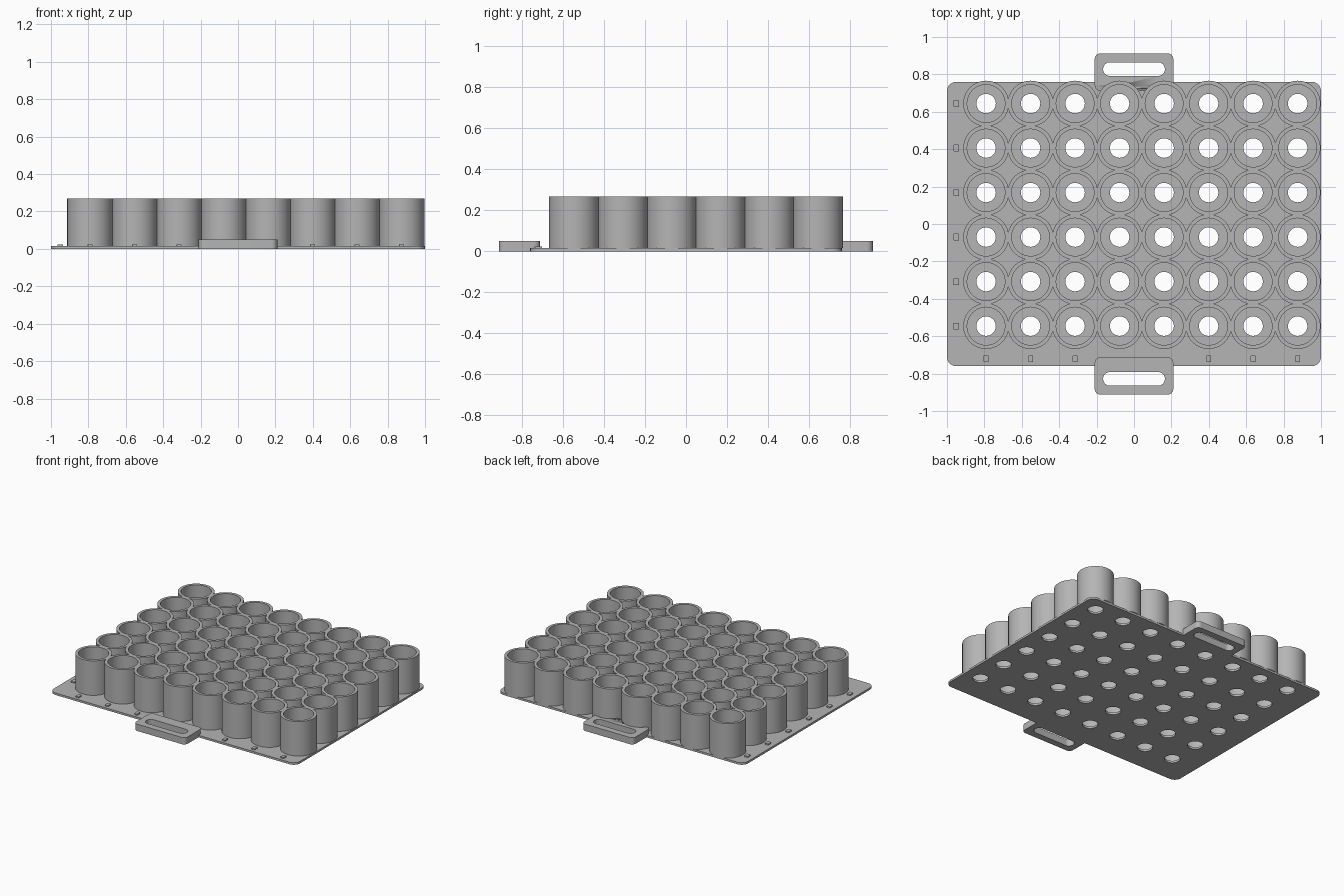
import bpy, math

PITCH, COLS, ROWS = 0.238, 8, 6
X0, Y0 = -0.791, -0.546
OUTER, BORE, DRAIN = 0.122, 0.101, 0.052
PLATE_T, TUBE_TOP, HANDLE_T = 0.015, 0.268, 0.05
SEG = 64

cube = bpy.data.objects.get("Cube")
if cube:
    bpy.data.objects.remove(cube, do_unlink=True)

grey = bpy.data.materials.new("plain grey")
grey.use_nodes = True
colour = (0.46, 0.46, 0.46, 1)
grey.diffuse_color = colour
grey.node_tree.nodes["Principled BSDF"].inputs["Base Color"].default_value = colour

centres = [(X0 + c * PITCH, Y0 + r * PITCH) for r in range(ROWS) for c in range(COLS)]


def circle(cx, cy, r, n=SEG):
    return [(cx + r * math.cos(2 * math.pi * i / n), cy + r * math.sin(2 * math.pi * i / n))
            for i in range(n)]


def rounded(cx, cy, hx, hy, r, n=10):
    """Outline of a rounded rectangle."""
    pts = []
    for k, (sx, sy) in enumerate([(1, 1), (-1, 1), (-1, -1), (1, -1)]):
        for i in range(n + 1):
            a = math.pi / 2 * (k + i / n)
            pts.append((cx + sx * (hx - r) + r * math.cos(a),
                        cy + sy * (hy - r) + r * math.sin(a)))
    return pts


def slab(name, loops, z0, z1):
    """Extrude an outline with holes between two heights."""
    cu = bpy.data.curves.new(name, "CURVE")
    cu.dimensions, cu.fill_mode = "2D", "BOTH"
    cu.extrude = (z1 - z0) / 2
    for loop in loops:
        sp = cu.splines.new("POLY")
        sp.points.add(len(loop) - 1)
        for p, (x, y) in zip(sp.points, loop):
            p.co = (x, y, 0, 1)
        sp.use_cyclic_u = True
    ob = bpy.data.objects.new(name, cu)
    ob.location.z = (z0 + z1) / 2
    bpy.context.collection.objects.link(ob)
    select(ob)
    bpy.ops.object.convert(target="MESH")
    ob = bpy.context.object
    ob.name = name
    # weld the caps to the walls
    bpy.ops.object.mode_set(mode="EDIT")
    bpy.ops.mesh.select_all(action="SELECT")
    bpy.ops.mesh.remove_doubles(threshold=0.0001)
    bpy.ops.mesh.normals_make_consistent(inside=False)
    bpy.ops.object.mode_set(mode="OBJECT")
    ob.data.materials.clear()
    ob.data.materials.append(grey)
    bpy.ops.object.shade_smooth_by_angle(angle=math.radians(30))
    return ob


def select(ob):
    bpy.ops.object.select_all(action="DESELECT")
    ob.select_set(True)
    bpy.context.view_layer.objects.active = ob


# base plate with a drain hole under every tube
slab("base_plate", [rounded(0, 0, 1.0, 0.76, 0.05)] + [circle(x, y, DRAIN, 32) for x, y in centres],
     0, PLATE_T)

# open tubes sharing one mesh
tube = slab("tube", [circle(0, 0, OUTER), circle(0, 0, BORE)], PLATE_T, TUBE_TOP)
for i, (x, y) in enumerate(centres):
    ob = tube if i == 0 else tube.copy()
    if i:
        bpy.context.collection.objects.link(ob)
    ob.location.x, ob.location.y = x, y

# slotted carrying handles
handles = []
for name, s in (("front_handle", -1), ("back_handle", 1)):
    handles.append(slab(name, [rounded(0, s * 0.812, 0.21, 0.1, 0.03),
                               rounded(0, s * 0.828, 0.165, 0.036, 0.0355)], 0, HANDLE_T))

# keep the tube bores clear of the back handle
bores = [circle(x, y, BORE) for x, y in centres if y > 0.6 and abs(x) < 0.25]
cutter = slab("bore_cutter", bores, PLATE_T, 0.2)
cutter.hide_render = True
select(handles[1])
mod = handles[1].modifiers.new("bores", "BOOLEAN")
mod.operation, mod.solver, mod.object = "DIFFERENCE", "EXACT", cutter
bpy.ops.object.modifier_apply(modifier=mod.name)
bpy.data.objects.remove(cutter, do_unlink=True)

# small raised position markers along the front and right edges
for c in range(COLS):
    x = X0 + c * PITCH
    if abs(x) > 0.2:
        slab("column_marker", [rounded(x, -0.72, 0.013, 0.018, 0.004, 2)], PLATE_T, 0.024)
for r in range(ROWS):
    slab("row_marker", [rounded(-0.95, Y0 + r * PITCH, 0.015, 0.018, 0.004, 2)], PLATE_T, 0.024)
